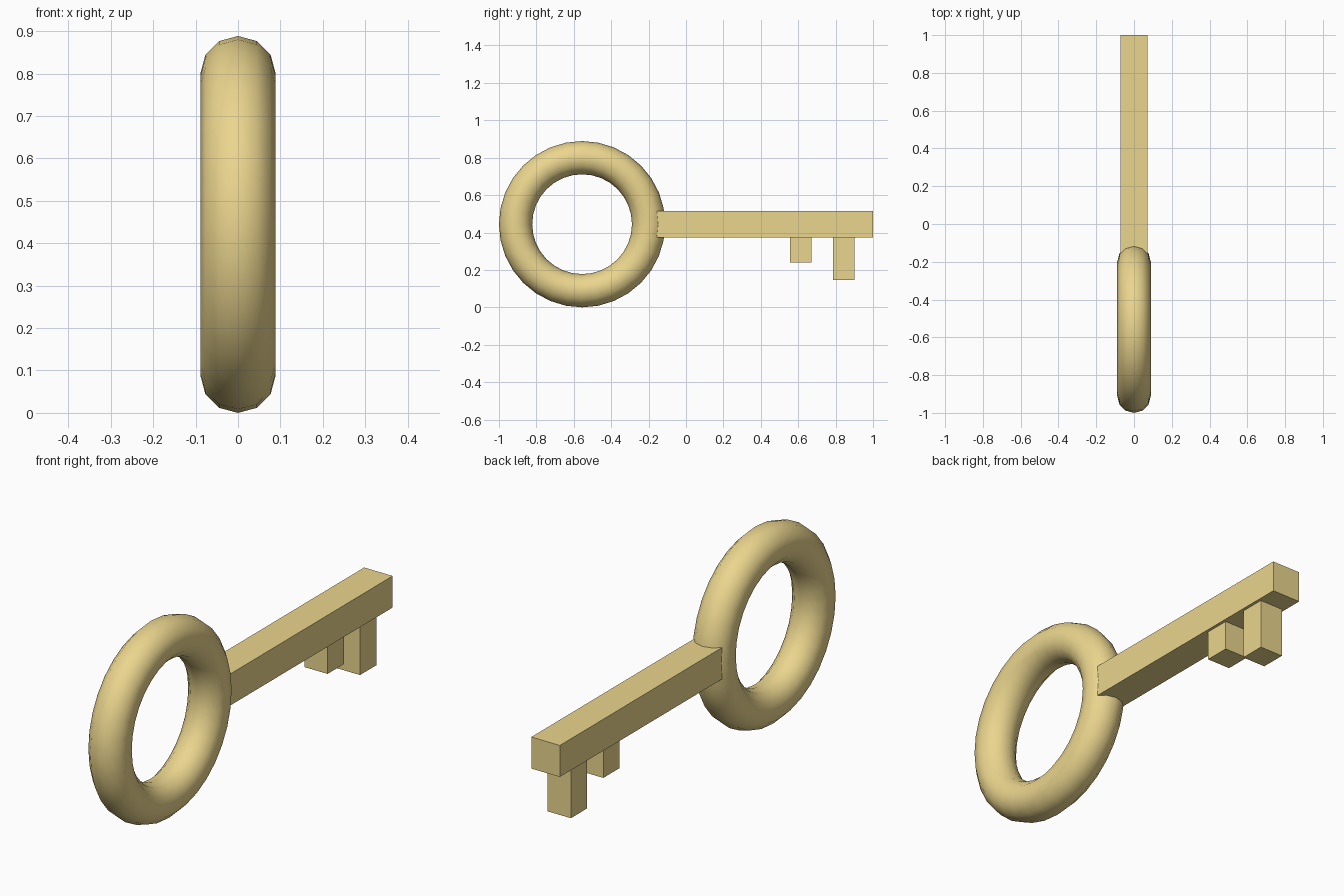
import bpy
import math

if "Cube" in bpy.data.objects:
    bpy.data.objects.remove(bpy.data.objects["Cube"])

S = 2 / 2.25                      # design units to final size
CY, CZ = -1 + 0.5 * S, 0.5 * S    # centre of the ring

gold = bpy.data.materials.new("gold")
gold.diffuse_color = (0.83, 0.67, 0.27, 1)
gold.use_nodes = True
gold.node_tree.nodes["Principled BSDF"].inputs["Base Color"].default_value = gold.diffuse_color


def box(name, width, y0, y1, z0, z1):
    """Box centred on x, given in design units from the ring centre."""
    bpy.ops.mesh.primitive_cube_add(
        size=1, location=(0, CY + S * (y0 + y1) / 2, CZ + S * (z0 + z1) / 2))
    ob = bpy.context.object
    ob.name = name
    ob.scale = (S * width, S * (y1 - y0), S * (z1 - z0))
    bpy.ops.object.transform_apply(location=False, rotation=False, scale=True)
    ob.data.materials.append(gold)


# Ring handle, standing in the y-z plane
bpy.ops.mesh.primitive_torus_add(
    major_radius=0.4 * S, minor_radius=0.1 * S,
    major_segments=32, minor_segments=12,
    location=(0, CY, CZ), rotation=(0, math.pi / 2, 0))
ring = bpy.context.object
ring.name = "ring_handle"
ring.data.materials.append(gold)
bpy.ops.object.shade_smooth()

# Square shaft, its near end sunk into the ring
box("shaft", 0.16, 0.45, 1.75, -0.08, 0.08)

# Two teeth hanging below the shaft, the outer one longer
box("short_tooth", 0.13, 1.25, 1.38, -0.23, -0.06)
box("long_tooth", 0.13, 1.51, 1.64, -0.335, -0.06)
